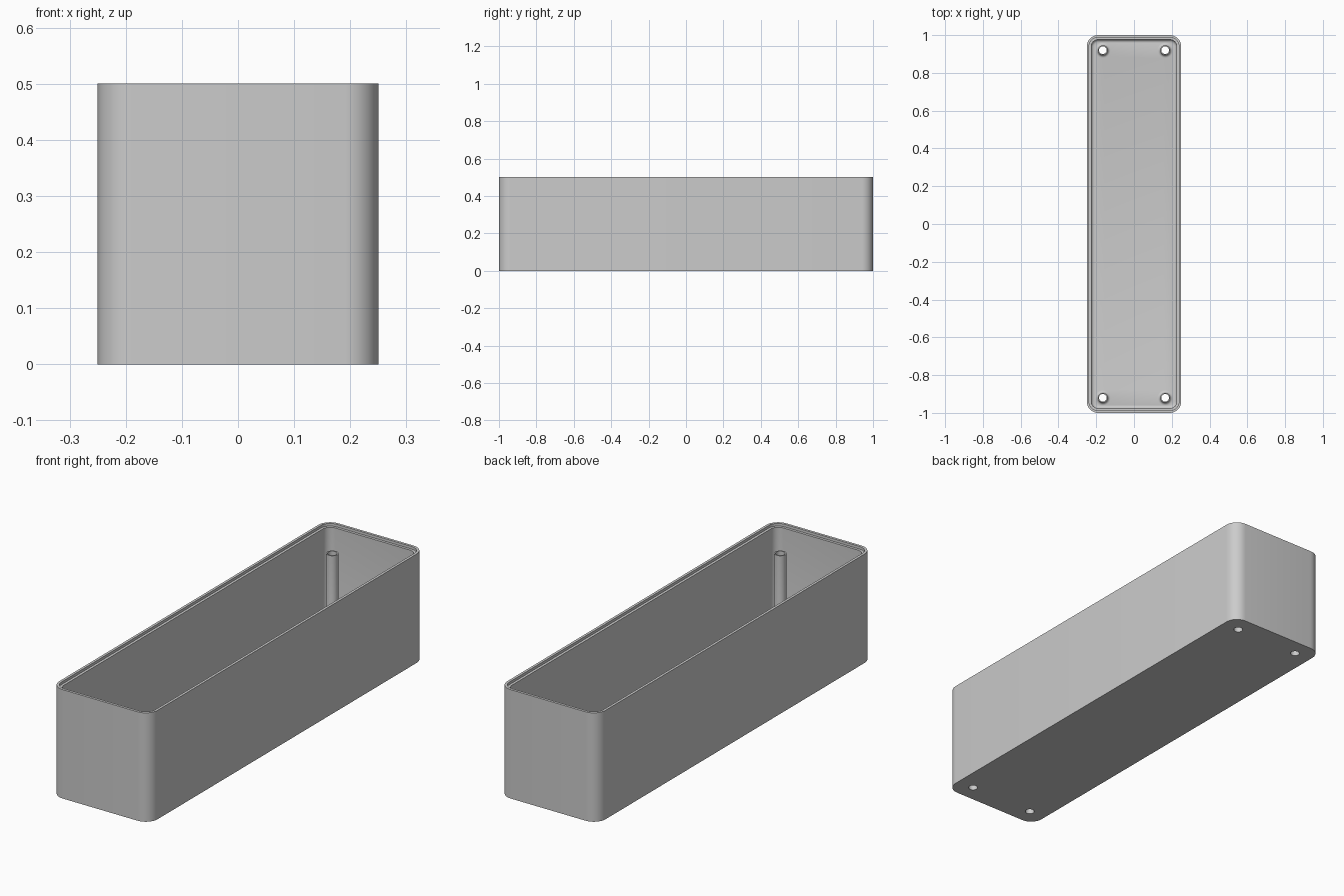
import bpy, bmesh
from math import sin, cos, pi

cube = bpy.data.objects.get("Cube")
if cube:
    bpy.data.objects.remove(cube, do_unlink=True)

HALF_X, HALF_Y, HEIGHT = 0.25, 1.0, 0.5
CORNER, WALL, FLOOR, FILLET = 0.06, 0.024, 0.025, 0.015
POST_X, POST_Y, POST_TOP = 0.165, 0.92, 0.4
HOLE_R, POST_R = 0.02, 0.026

grey = bpy.data.materials.new("light grey plastic")
grey.use_nodes = True
colour = (0.6, 0.6, 0.6, 1)
grey.diffuse_color = colour
grey.node_tree.nodes["Principled BSDF"].inputs["Base Color"].default_value = colour

bm = bmesh.new()


def rounded_ring(inset, z, steps=8):
    r = CORNER - inset
    ring = []
    for k, (sx, sy) in enumerate([(1, 1), (-1, 1), (-1, -1), (1, -1)]):
        for i in range(steps + 1):
            a = (k + i / steps) * pi / 2
            ring.append(bm.verts.new((sx * (HALF_X - CORNER) + r * cos(a),
                                      sy * (HALF_Y - CORNER) + r * sin(a), z)))
    return ring


def circle_ring(x, y, r, z, steps=32):
    return [bm.verts.new((x + r * cos(2 * pi * i / steps),
                          y + r * sin(2 * pi * i / steps), z)) for i in range(steps)]


def loft(rings):
    for a, b in zip(rings, rings[1:]):
        for i in range(len(a)):
            j = (i + 1) % len(a)
            bm.faces.new((a[i], a[j], b[j], b[i]))


def fill(rings):
    edges = []
    for ring in rings:
        edges += [bm.edges.get((v, ring[i - 1])) for i, v in enumerate(ring)]
    bmesh.ops.triangle_fill(bm, use_beauty=True, use_dissolve=False, edges=edges)


# Concave fillet where walls and posts meet the floor: (distance out, height)
arc = [(FILLET * (1 - cos(t * pi / 8)), FLOOR + FILLET * (1 - sin(t * pi / 8)))
       for t in range(5)]

# Walls: outside, rim with a small inner ledge, inside, floor fillet
profile = [(0, 0), (0, HEIGHT), (WALL / 2, HEIGHT), (WALL / 2, HEIGHT - 0.012),
           (WALL, HEIGHT - 0.012)]
profile += [(WALL + d, z) for d, z in arc]
shell = [rounded_ring(d, z) for d, z in profile]
loft(shell)

# Four hollow corner posts, open through the floor
bottom, floor = [shell[0]], [shell[-1]]
post_profile = [(HOLE_R, 0), (HOLE_R, POST_TOP), (POST_R, POST_TOP)]
post_profile += [(POST_R + d, z) for d, z in arc]
for sx in (-1, 1):
    for sy in (-1, 1):
        post = [circle_ring(sx * POST_X, sy * POST_Y, r, z) for r, z in post_profile]
        loft(post)
        bottom.append(post[0])
        floor.append(post[-1])

# Underside and inner floor, pierced by the post holes
fill(bottom)
fill(floor)
bmesh.ops.recalc_face_normals(bm, faces=bm.faces[:])

mesh = bpy.data.meshes.new("open_box")
bm.to_mesh(mesh)
bm.free()
mesh.materials.append(grey)
box = bpy.data.objects.new("open_box", mesh)
bpy.context.collection.objects.link(box)

bpy.ops.object.select_all(action="DESELECT")
box.select_set(True)
bpy.context.view_layer.objects.active = box
bpy.ops.object.shade_smooth_by_angle(angle=pi / 6)
